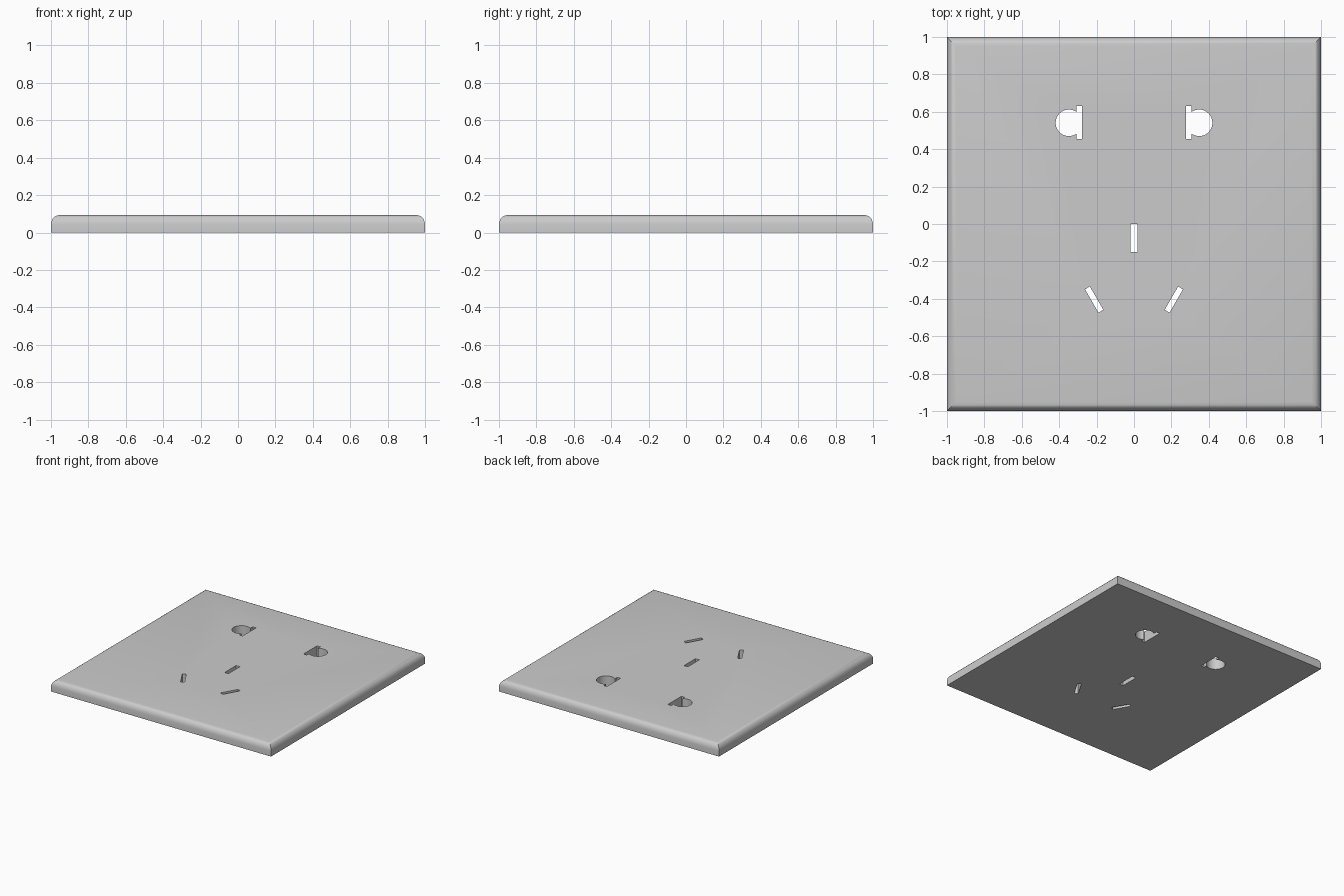
import bpy, bmesh, math
from mathutils import Matrix, Vector

if "Cube" in bpy.data.objects:
    bpy.data.objects.remove(bpy.data.objects["Cube"])

mat = bpy.data.materials.new("light grey plastic")
mat.diffuse_color = (0.6, 0.6, 0.6, 1)
mat.use_nodes = True
mat.node_tree.nodes["Principled BSDF"].inputs["Base Color"].default_value = mat.diffuse_color


def make_object(name, bm):
    bmesh.ops.recalc_face_normals(bm, faces=bm.faces)
    mesh = bpy.data.meshes.new(name)
    bm.to_mesh(mesh)
    bm.free()
    ob = bpy.data.objects.new(name, mesh)
    bpy.context.collection.objects.link(ob)
    mesh.materials.append(mat)
    return ob


# Face plate: square rings following the rounded edge profile (inset, height)
profile = [(0, 0), (0, 0.045), (0.003, 0.06), (0.009, 0.073),
           (0.02, 0.085), (0.032, 0.091), (0.05, 0.094)]
bm = bmesh.new()
rings = []
for inset, z in profile:
    s = 1 - inset
    rings.append([bm.verts.new((x * s, y * s, z))
                  for x, y in ((-1, -1), (1, -1), (1, 1), (-1, 1))])
for a, b in zip(rings, rings[1:]):
    for i in range(4):
        j = (i + 1) % 4
        bm.faces.new((a[i], a[j], b[j], b[i]))
bm.faces.new(rings[0][::-1])
bm.faces.new(rings[-1])
plate = make_object("socket_face_plate", bm)


def cut(points):
    """Cut a through hole with the given outline."""
    bm = bmesh.new()
    face = bm.faces.new([bm.verts.new((x, y, -0.1)) for x, y in points])
    ext = bmesh.ops.extrude_face_region(bm, geom=[face])
    bmesh.ops.translate(bm, vec=(0, 0, 0.4),
                        verts=[v for v in ext["geom"] if isinstance(v, bmesh.types.BMVert)])
    cutter = make_object("hole_cutter", bm)
    cutter.hide_render = True
    mod = plate.modifiers.new("hole", "BOOLEAN")
    mod.operation = "DIFFERENCE"
    mod.solver = "EXACT"
    mod.object = cutter
    bpy.context.view_layer.objects.active = plate
    bpy.ops.object.modifier_apply(modifier=mod.name)
    bpy.data.objects.remove(cutter)


def slot(cx, cy, w, h, angle=0):
    rot = Matrix.Rotation(angle, 2)
    pts = [rot @ Vector((x * w / 2, y * h / 2))
           for x, y in ((-1, -1), (1, -1), (1, 1), (-1, 1))]
    return [(cx + p.x, cy + p.y) for p in pts]


# Earth slot
cut(slot(0, -0.074, 0.035, 0.15))

for s in (-1, 1):
    # Slanted slots
    cut(slot(s * 0.213, -0.404, 0.03, 0.144, -s * math.radians(30)))
    # Upper holes: flat blade slot joined with a round pin hole
    r, cx, cy, x_in, x_out = 0.071, 0.348, 0.541, 0.277, 0.307
    a0 = math.acos((x_out - cx) / r)
    arc = [(cx + r * math.cos(a), cy + r * math.sin(a))
           for a in (-a0 + 2 * a0 * i / 28 for i in range(29))]
    outline = arc + [(x_out, 0.631), (x_in, 0.631), (x_in, 0.455), (x_out, 0.455)]
    cut([(s * x, y) for x, y in outline])

# Smooth the rounded rim, keep the hole edges sharp
bpy.ops.object.select_all(action="DESELECT")
plate.select_set(True)
bpy.context.view_layer.objects.active = plate
bpy.ops.object.shade_smooth_by_angle(angle=math.radians(30))
